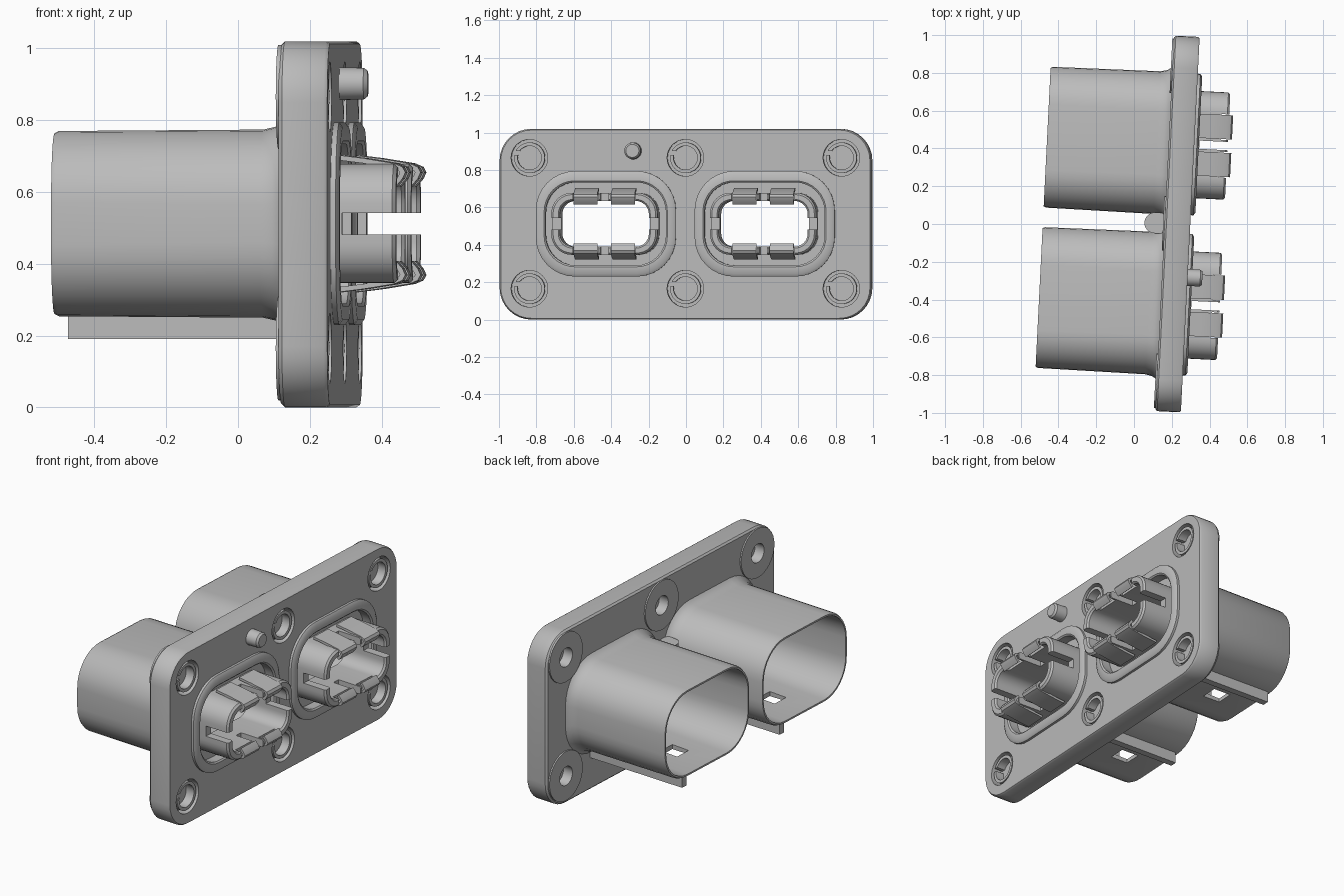
import bpy, bmesh, math
from mathutils import Matrix

if "Cube" in bpy.data.objects:
    bpy.data.objects.remove(bpy.data.objects["Cube"], do_unlink=True)

MID = 0.512          # height of the connector axis
PARTS = []

grey = bpy.data.materials.new("light_grey")
grey.use_nodes = True
grey.diffuse_color = (0.5, 0.5, 0.5, 1)
grey.node_tree.nodes["Principled BSDF"].inputs["Base Color"].default_value = (0.5, 0.5, 0.5, 1)


def make(name, bm, keep=True):
    bmesh.ops.remove_doubles(bm, verts=bm.verts, dist=0.0001)
    bmesh.ops.recalc_face_normals(bm, faces=bm.faces)
    mesh = bpy.data.meshes.new(name)
    bm.to_mesh(mesh)
    bm.free()
    mesh.materials.append(grey)
    obj = bpy.data.objects.new(name, mesh)
    bpy.context.collection.objects.link(obj)
    if keep:
        PARTS.append(obj)
    return obj


def rounded_ring(bm, x, hw, hh, r, cy, cz, n=9):
    """Rounded rectangle of vertices lying across the x axis."""
    ring = []
    for q, (sy, sz) in enumerate([(1, 1), (-1, 1), (-1, -1), (1, -1)]):
        for i in range(n):
            a = math.pi / 2 * (q + i / (n - 1))
            ring.append(bm.verts.new((x, cy + sy * (hw - r) + r * math.cos(a),
                                      cz + sz * (hh - r) + r * math.sin(a))))
    return ring


def loft(name, sections, cy=0, cz=MID, closed=False, keep=True):
    """Skin sections (x, half width, half height, radius); cap or close the loop."""
    bm = bmesh.new()
    rings = [rounded_ring(bm, *s, cy, cz) for s in sections]
    pairs = list(zip(rings, rings[1:]))
    if closed:
        pairs.append((rings[-1], rings[0]))
    else:
        bm.faces.new(rings[0])
        bm.faces.new(rings[-1])
    for a, b in pairs:
        for i in range(len(a)):
            j = (i + 1) % len(a)
            bm.faces.new((a[i], a[j], b[j], b[i]))
    return make(name, bm, keep)


def rod(name, x0, x1, r, cy, cz, keep=True):
    return loft(name, [(x0, r, r, r), (x1, r, r, r)], cy, cz, keep=keep)


def tube(name, x0, x1, r_out, r_in, cy, cz):
    return loft(name, [(x, r, r, r) for x, r in
                       [(x0, r_out), (x1, r_out), (x1, r_in), (x0, r_in)]], cy, cz, True)


def box(name, lo, hi, keep=True):
    bm = bmesh.new()
    bmesh.ops.create_cube(bm, size=1)
    for v in bm.verts:
        v.co = [(a + b) / 2 + c * (b - a) for a, b, c in zip(lo, hi, v.co)]
    return make(name, bm, keep)


def cut(obj, cutters):
    for c in cutters:
        mod = obj.modifiers.new("cut", "BOOLEAN")
        mod.operation, mod.solver, mod.object = "DIFFERENCE", "EXACT", c
    dg = bpy.context.evaluated_depsgraph_get()
    mesh = bpy.data.meshes.new_from_object(obj.evaluated_get(dg))
    obj.modifiers.clear()
    obj.data = mesh
    for c in cutters:
        bpy.data.objects.remove(c, do_unlink=True)


# Mounting plate with connector openings and blind screw holes
FRONT = 0.068
plate = loft("mounting_plate", [(-FRONT, 0.985, 0.5, 0.16), (-FRONT + 0.01, 0.995, 0.51, 0.17),
                                (FRONT - 0.01, 0.995, 0.51, 0.17), (FRONT, 0.988, 0.503, 0.163)], cz=0.51)
holes = [(y, z) for y in (-0.835, 0, 0.835) for z in (0.165, 0.865)]
cutters = [loft("opening_cutter", [(-0.2, 0.345, 0.25, 0.18), (0.2, 0.345, 0.25, 0.18)], y, keep=False)
           for y in (-0.425, 0.425)]
for y, z in holes:
    cutters.append(rod("front_hole_cutter", 0.01, 0.2, 0.098, y, z, False))
    cutters.append(rod("back_hole_cutter", -0.2, -0.015, 0.055, y, z, False))
cut(plate, cutters)

# Split bushings in front, round bosses behind
for y, z in holes:
    bushing = tube("screw_bushing", 0.0, 0.062, 0.082, 0.064, y, z)
    cut(bushing, [box("slit_cutter", (-0.1, y - 0.1, z + 0.015), (0.1, y, z + 0.035), False)])
    tube("back_boss", -0.076, -0.05, 0.145, 0.055, y, z)

# Locating peg
loft("locating_peg", [(0.05, 0.046, 0.046, 0.046), (0.135, 0.044, 0.044, 0.044),
                      (0.146, 0.035, 0.035, 0.035)], -0.28, 0.902)


def spring_clip(cy, side):
    """Slanted strip that curls over the plug tip."""
    path = [(0.07, 0.192), (0.15, 0.182), (0.235, 0.168), (0.258, 0.158),
            (0.266, 0.143), (0.258, 0.125), (0.24, 0.104)]
    bm = bmesh.new()
    grid = [[bm.verts.new((x, cy + s * 0.064, MID + side * z)) for s in (-1, 1)] for x, z in path]
    for a, b in zip(grid, grid[1:]):
        bm.faces.new((a[0], a[1], b[1], b[0]))
    bmesh.ops.recalc_face_normals(bm, faces=bm.faces)
    bmesh.ops.solidify(bm, geom=bm.faces[:], thickness=0.014)
    make("spring_clip", bm)


for cy in (-0.425, 0.425):
    # Rear socket, floor, plug sleeve and sealing lip in one closed skin
    body = loft("connector_body", [
        (-0.06, 0.415, 0.300, 0.24), (-0.075, 0.398, 0.283, 0.225), (-0.095, 0.386, 0.270, 0.215),
        (-0.13, 0.378, 0.262, 0.21), (-0.70, 0.373, 0.258, 0.20), (-0.712, 0.367, 0.252, 0.195),
        (-0.712, 0.357, 0.242, 0.185), (-0.03, 0.335, 0.220, 0.165),
        (-0.03, 0.238, 0.122, 0.07), (0.235, 0.238, 0.122, 0.07), (0.245, 0.246, 0.13, 0.075),
        (0.245, 0.274, 0.156, 0.10), (0.235, 0.284, 0.166, 0.11), (0.03, 0.284, 0.166, 0.11),
        (0.03, 0.322, 0.222, 0.16), (0.085, 0.322, 0.222, 0.16), (0.092, 0.33, 0.23, 0.165),
        (0.092, 0.36, 0.267, 0.195), (0.082, 0.375, 0.282, 0.21), (0.0, 0.375, 0.282, 0.21)],
        cy, closed=True)
    # Slits, clip windows and the latch notch underneath
    cutters = [box("side_slit", (0.095, cy - 0.4, MID - 0.03), (0.4, cy + 0.4, MID + 0.03), False),
               box("top_slit", (0.095, cy - 0.022, 0), (0.4, cy + 0.022, 1), False),
               box("notch", (-0.54, cy - 0.06, 0.2), (-0.43, cy + 0.04, 0.3), False)]
    for s in (-1, 1):
        cutters.append(box("clip_window", (0.205, cy + s * 0.1 - 0.068, 0),
                           (0.4, cy + s * 0.1 + 0.068, 1), False))
    cut(body, cutters)
    for s in (-1, 1):
        for side in (-1, 1):
            spring_clip(cy + s * 0.1, side)
    # Keying rail under the socket
    box("keying_rail", (-0.69, cy + 0.15, 0.19), (-0.06, cy + 0.19, 0.265))

# Upright rib between the sockets
bm = bmesh.new()
bmesh.ops.create_cone(bm, cap_ends=True, segments=32, radius1=0.055, radius2=0.055, depth=0.3,
                      matrix=Matrix.Translation((-0.12, 0, MID)))
make("centre_rib", bm)
box("centre_rib_web", (-0.12, -0.055, MID - 0.15), (-0.05, 0.055, MID + 0.15))

# Shade, then turn the whole assembly slightly
turn = Matrix.Translation((0.23, 0, 0)) @ Matrix.Rotation(-0.05, 4, "Z")
bpy.ops.object.select_all(action="DESELECT")
for obj in PARTS:
    obj.matrix_world = turn
    obj.select_set(True)
bpy.context.view_layer.objects.active = plate
bpy.ops.object.shade_smooth_by_angle(angle=math.radians(35))
